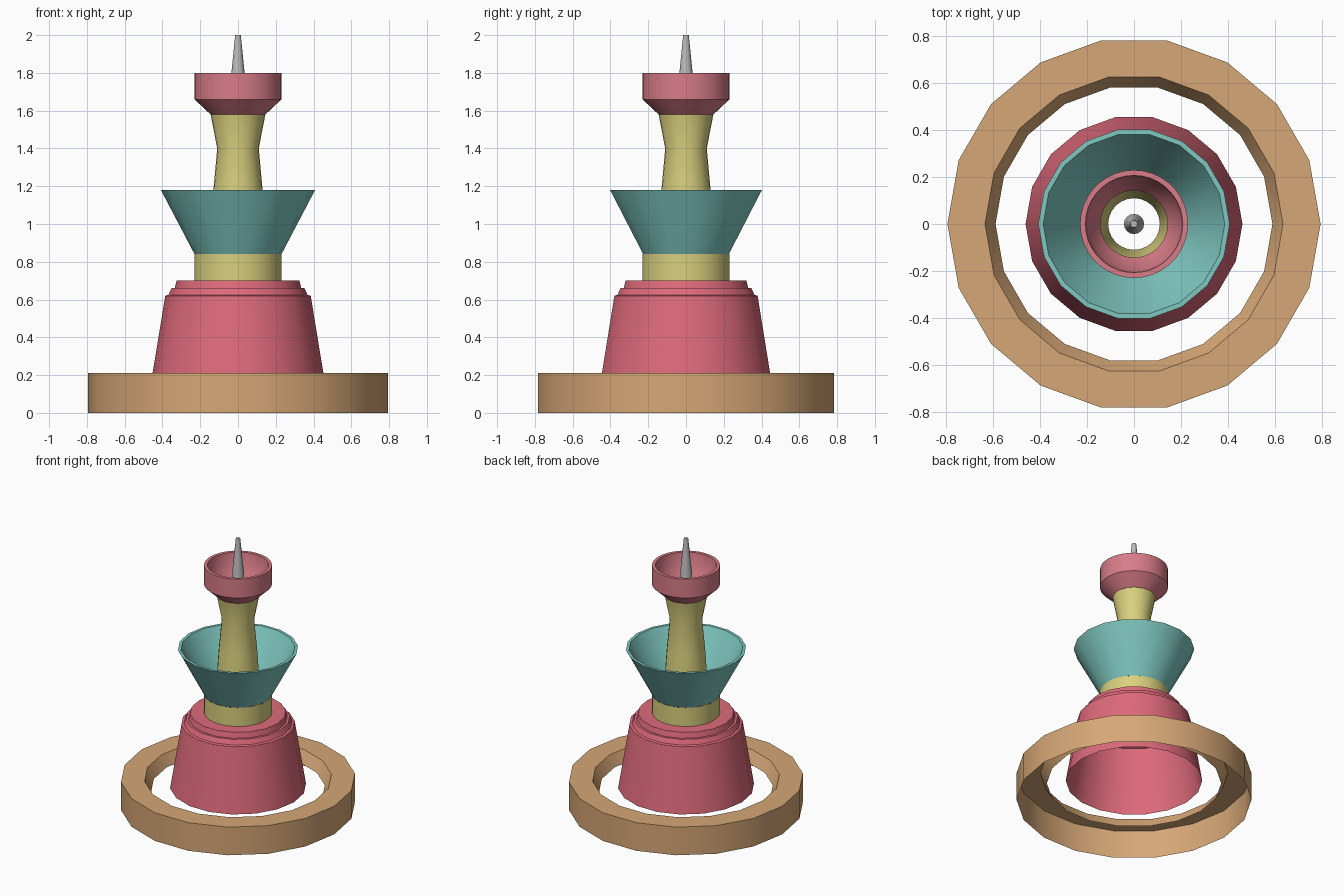
import bpy, bmesh, math

if "Cube" in bpy.data.objects:
    bpy.data.objects.remove(bpy.data.objects["Cube"])


def material(name, rgb):
    lin = [((c / 255 + 0.055) / 1.055) ** 2.4 for c in rgb]
    m = bpy.data.materials.new(name)
    m.diffuse_color = (*lin, 1)
    m.use_nodes = True
    m.node_tree.nodes["Principled BSDF"].inputs["Base Color"].default_value = m.diffuse_color
    return m


tan = material("tan", (214, 167, 118))
red = material("rose_red", (221, 106, 122))
pink = material("dusty_pink", (216, 124, 136))
yellow = material("pale_yellow", (217, 208, 126))
teal = material("teal", (127, 200, 192))
grey = material("grey", (188, 188, 188))


def lathe(name, profile, sides, mat, cap=False):
    """Spin a (radius, z) profile, listed bottom to top on its outer side, about z."""
    bm = bmesh.new()
    rings = [[bm.verts.new((r * math.cos(math.tau * i / sides),
                            r * math.sin(math.tau * i / sides), z))
              for i in range(sides)] for r, z in profile]
    for a, b in zip(rings, rings[1:]):
        for i in range(sides):
            j = (i + 1) % sides
            bm.faces.new((a[i], a[j], b[j], b[i]))
    if cap:
        bm.faces.new(rings[-1])
    me = bpy.data.meshes.new(name)
    bm.to_mesh(me)
    bm.free()
    me.materials.append(mat)
    ob = bpy.data.objects.new(name, me)
    bpy.context.collection.objects.link(ob)
    bpy.ops.object.select_all(action="DESELECT")
    ob.select_set(True)
    bpy.context.view_layer.objects.active = ob
    bpy.ops.object.shade_smooth_by_angle(angle=math.radians(30))
    return ob


# base ring, open underneath, with a small inner lip
lathe("base_ring", [(.795, 0), (.795, .21), (.635, .21), (.59, .13)], 18, tan)

# hollow stepped body
lathe("body", [(.462, .15), (.385, .62), (.368, .625), (.352, .66),
               (.335, .66), (.325, .70), (.225, .70)], 18, red)

# collar between body and bowl
lathe("collar", [(.23, .70), (.23, .84)], 32, yellow)

# flared bowl with an inner wall
lathe("bowl", [(.23, .84), (.408, 1.18), (.387, 1.18), (.315, 1.04),
               (.225, .88), (.15, .88)], 18, teal)

# waisted hollow stem
lathe("stem", [(.15, .88), (.13, 1.18), (.11, 1.40), (.145, 1.58)], 24, yellow)

# small cup on the stem
lathe("cup", [(.145, 1.58), (.23, 1.66), (.23, 1.80), (.207, 1.80),
              (.195, 1.68), (.143, 1.60)], 36, pink)

# spike in the cup
lathe("spike", [(.043, 1.72), (.015, 2.0)], 16, grey, cap=True)
